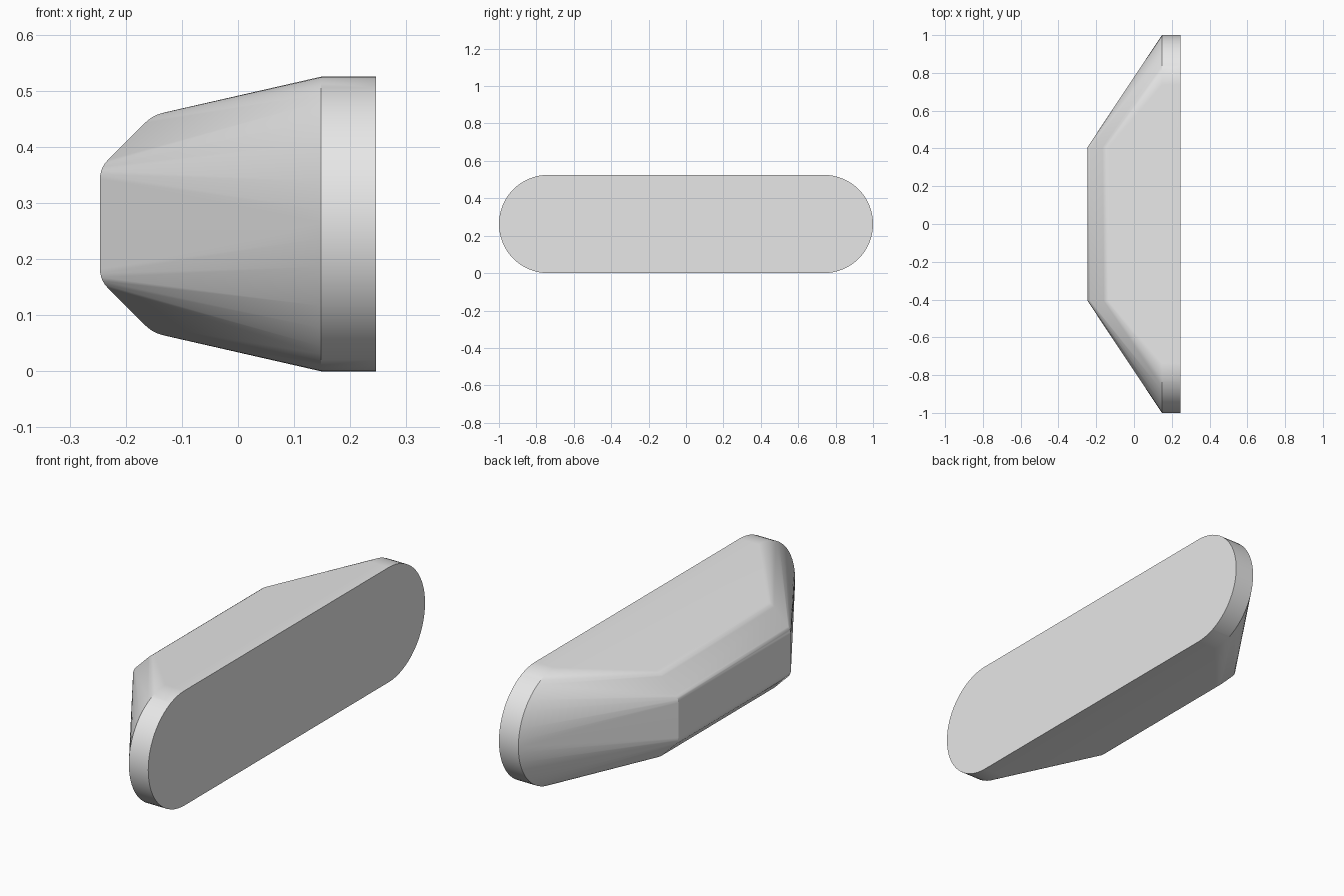
import bpy, bmesh, math
from mathutils import Vector

cube = bpy.data.objects.get("Cube")
if cube:
    bpy.data.objects.remove(cube, do_unlink=True)

RADIUS = 0.2625      # end radius, also the height of the centre line
END = 1 - RADIUS     # centre of each rounded end
BACK, RIM = 0.246, 0.148
RIDGE = 0.407        # half length of the narrow ridge
ARC_STEPS = 32


def rounded(before, corner, after, setback=0.02, steps=5):
    """Small fillet on one corner of a profile."""
    a = corner + (before - corner).normalized() * setback
    b = corner + (after - corner).normalized() * setback
    return [a.lerp(corner, i / steps).lerp(corner.lerp(b, i / steps), i / steps)
            for i in range(steps + 1)]


# Upper half of the ridge cross-section, as (x, height above centre line)
rim, shoulder, nose = Vector((RIM, RADIUS)), Vector((-0.152, 0.194)), Vector((-0.246, 0.1))
section = rounded(rim, shoulder, nose) + rounded(shoulder, nose, Vector((-0.246, 0)))

bm = bmesh.new()
for side in (-1, 1):
    # Round-ended base plate, at the back and at the rim
    for x in (BACK, RIM):
        for i in range(ARC_STEPS + 1):
            a = math.pi * (i / ARC_STEPS - 0.5)
            bm.verts.new((x, side * (END + RADIUS * math.cos(a)),
                          RADIUS + RADIUS * math.sin(a)))
    # Ends of the raised ridge
    for p in section:
        for up in (-1, 1):
            bm.verts.new((p.x, side * RIDGE, RADIUS + up * p.y))

# Skin the outline and merge the flat areas
hull = bmesh.ops.convex_hull(bm, input=bm.verts[:])
unused = {g for g in hull["geom_interior"] + hull["geom_unused"]
          if isinstance(g, bmesh.types.BMVert)}
bmesh.ops.delete(bm, geom=list(unused), context='VERTS')
bmesh.ops.dissolve_limit(bm, angle_limit=math.radians(0.1),
                         verts=bm.verts[:], edges=bm.edges[:])
bmesh.ops.recalc_face_normals(bm, faces=bm.faces[:])

mesh = bpy.data.meshes.new("tapered_body")
bm.to_mesh(mesh)
bm.free()
body = bpy.data.objects.new("tapered_body", mesh)
bpy.context.collection.objects.link(body)

# Plain grey finish
grey = bpy.data.materials.new("light_grey")
grey.use_nodes = True
colour = (0.8, 0.8, 0.8, 1)
grey.diffuse_color = colour
grey.node_tree.nodes["Principled BSDF"].inputs["Base Color"].default_value = colour
mesh.materials.append(grey)

# Smooth curves, sharp rims, even flats
bpy.ops.object.select_all(action='DESELECT')
body.select_set(True)
bpy.context.view_layer.objects.active = body
bpy.ops.object.shade_smooth_by_angle(angle=math.radians(30))
weighted = body.modifiers.new("even_flats", 'WEIGHTED_NORMAL')
weighted.keep_sharp = True
